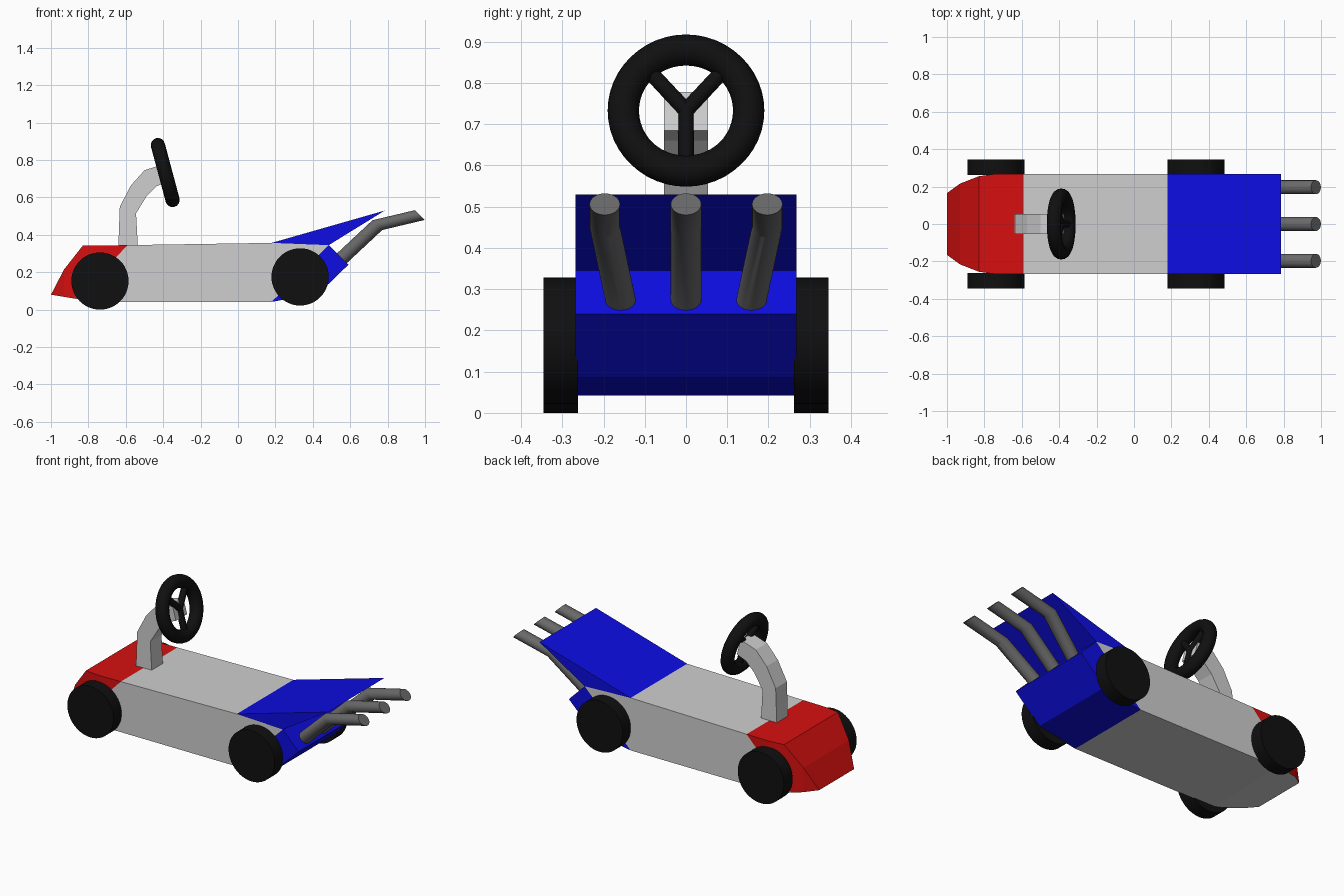
import bpy, bmesh, math
from mathutils import Vector, Matrix

if "Cube" in bpy.data.objects:
    bpy.data.objects.remove(bpy.data.objects["Cube"])


def mat(name, r, g, b):
    m = bpy.data.materials.new(name)
    m.diffuse_color = (r, g, b, 1)
    m.use_nodes = True
    m.node_tree.nodes["Principled BSDF"].inputs["Base Color"].default_value = m.diffuse_color
    return m


GREY = mat("light grey", 0.62, 0.62, 0.62)
RED = mat("red", 0.68, 0.005, 0.005)
BLUE = mat("blue", 0.004, 0.004, 0.76)
BLACK = mat("black", 0.005, 0.005, 0.005)
STEEL = mat("dark steel", 0.14, 0.14, 0.14)


def finish(bm, name, *mats, smooth=False):
    bmesh.ops.recalc_face_normals(bm, faces=bm.faces)
    me = bpy.data.meshes.new(name)
    bm.to_mesh(me)
    bm.free()
    ob = bpy.data.objects.new(name, me)
    bpy.context.collection.objects.link(ob)
    for m in mats:
        me.materials.append(m)
    if smooth:
        bpy.ops.object.select_all(action='DESELECT')
        ob.select_set(True)
        bpy.context.view_layer.objects.active = ob
        bpy.ops.object.shade_smooth_by_angle(angle=math.radians(30))
    return ob


def extrude_profile(points, half):
    """Closed x-z profile extruded across y."""
    bm = bmesh.new()
    a = [bm.verts.new((x, -half, z)) for x, z in points]
    b = [bm.verts.new((x, half, z)) for x, z in points]
    bm.faces.new(a)
    bm.faces.new(b[::-1])
    n = len(points)
    for i in range(n):
        j = (i + 1) % n
        bm.faces.new((a[i], b[i], b[j], a[j]))
    return bm


def cylinder(p, q, r, name, m, segs=32):
    p, q = Vector(p), Vector(q)
    bm = bmesh.new()
    M = Matrix.Translation((p + q) / 2) @ (q - p).to_track_quat('Z', 'Y').to_matrix().to_4x4()
    bmesh.ops.create_cone(bm, cap_ends=True, segments=segs, radius1=r, radius2=r,
                          depth=(q - p).length, matrix=M)
    return finish(bm, name, m, smooth=True)


# Body: side profile, cut along the colour borders, nose narrowed
HALF = 0.268
bm = extrude_profile([(-1, 0.08), (-0.93, 0.215), (-0.83, 0.342), (-0.59, 0.345),
                      (0.18, 0.357), (0.485, 0.345), (0.59, 0.24), (0.43, 0.085),
                      (0.18, 0.042), (-0.77, 0.042)], HALF)


def cut(co, no):
    bmesh.ops.bisect_plane(bm, geom=bm.verts[:] + bm.edges[:] + bm.faces[:],
                           plane_co=co, plane_no=no, dist=1e-5)


red_co, red_no = Vector((-0.59, 0, 0.345)), Vector((-0.29, 0, 0.28)).normalized()
blue_co, blue_no = Vector((0.18, 0, 0.042)), Vector((0.303, 0, -0.305)).normalized()
for x in (-0.93, -0.83, -0.74):
    cut((x, 0, 0), (1, 0, 0))
cut(red_co, red_no)
cut(blue_co, blue_no)
widths = [(-1.0, 0.165), (-0.93, 0.216), (-0.83, 0.255), (-0.74, HALF)]
for v in bm.verts:
    for (x0, w0), (x1, w1) in zip(widths, widths[1:]):
        if x0 - 1e-4 <= v.co.x <= x1:
            t = (v.co.x - x0) / (x1 - x0)
            v.co.y = math.copysign(w0 + (w1 - w0) * t, v.co.y)
            break
bmesh.ops.recalc_face_normals(bm, faces=bm.faces)
for f in bm.faces:
    c = f.calc_center_median()
    if (c - red_co).dot(red_no) > -1e-4 and f.normal.z > -0.5 and c.x < -0.5:
        f.material_index = 1
    elif (c - blue_co).dot(blue_no) > 1e-3 and c.x > 0.18:
        f.material_index = 2
finish(bm, "body", GREY, RED, BLUE)

# Rear spoiler wedge
finish(extrude_profile([(0.18, 0.357), (0.785, 0.53), (0.485, 0.345)], HALF), "spoiler", BLUE)

# Steering column
finish(extrude_profile([(-0.64, 0.33), (-0.632, 0.55), (-0.572, 0.665), (-0.50, 0.745),
                        (-0.40, 0.778), (-0.375, 0.685), (-0.435, 0.66), (-0.49, 0.605),
                        (-0.545, 0.515), (-0.535, 0.33)], 0.053), "steering_column", GREY)

# Steering wheel rim and three spokes
centre, tilt = Vector((-0.389, 0, 0.733)), math.radians(75)
bpy.ops.mesh.primitive_torus_add(major_radius=0.152, minor_radius=0.038, major_segments=48,
                                 minor_segments=16, location=centre, rotation=(0, tilt, 0))
rim = bpy.context.object
rim.name = "steering_rim"
rim.data.materials.append(BLACK)
bpy.ops.object.shade_smooth_by_angle(angle=math.radians(60))
R = Matrix.Rotation(tilt, 3, 'Y')
for i, deg in enumerate((0, 138, 222)):
    a = math.radians(deg)
    d = R @ Vector((math.cos(a), math.sin(a), 0))
    cylinder(centre, centre + d * 0.145, 0.019, f"steering_spoke_{i + 1}", BLACK, 16)

# Road wheels
for label, x, z in (("front", -0.738, 0.153), ("rear", 0.332, 0.175)):
    for side, s in (("right", -1), ("left", 1)):
        cylinder((x, s * 0.262, z), (x, s * 0.345, z), 0.153, f"{label}_wheel_{side}", BLACK, 48)

# Exhaust pipes: the same slanted ring repeated along a bent path
for name, s in (("right", -1), ("middle", 0), ("left", 1)):
    bm = bmesh.new()
    rings = []
    for x, y, z in ((0.545, 0.157, 0.265), (0.745, 0.197, 0.452), (0.973, 0.197, 0.506)):
        ring = []
        for k in range(24):
            a = k * math.tau / 24
            u = 0.037 * math.sin(a) * math.sqrt(0.5)
            ring.append(bm.verts.new((x - u, s * y + 0.037 * math.cos(a), z + u)))
        rings.append(ring)
    for r0, r1 in zip(rings, rings[1:]):
        for k in range(24):
            j = (k + 1) % 24
            bm.faces.new((r0[k], r0[j], r1[j], r1[k]))
    bm.faces.new(rings[0][::-1])
    bm.faces.new(rings[-1])
    finish(bm, f"exhaust_{name}", STEEL, smooth=True)
